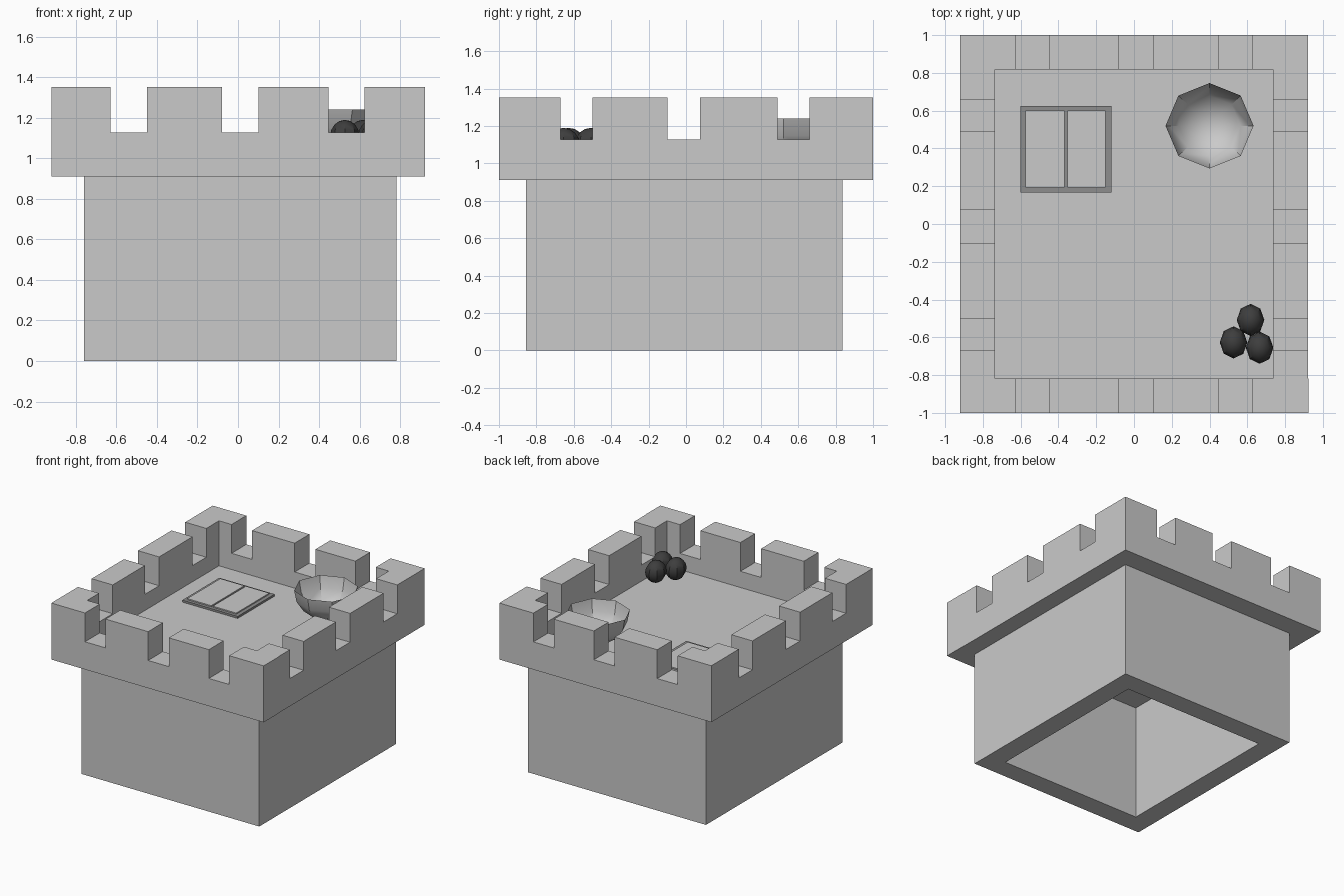
import bpy
import bmesh
import math
from mathutils import Matrix, Vector

cube = bpy.data.objects.get("Cube")
if cube:
    bpy.data.objects.remove(cube, do_unlink=True)


def material(name, value):
    mat = bpy.data.materials.new(name)
    mat.use_nodes = True
    colour = (value, value, value, 1)
    mat.diffuse_color = colour
    mat.node_tree.nodes["Principled BSDF"].inputs["Base Color"].default_value = colour
    return mat


stone = material("stone grey", 0.59)
iron = material("dark iron", 0.048)
frame_grey = material("frame grey", 0.27)


def finish(name, bm, mat, smooth=False):
    mesh = bpy.data.meshes.new(name)
    bm.to_mesh(mesh)
    bm.free()
    mesh.materials.append(mat)
    obj = bpy.data.objects.new(name, mesh)
    bpy.context.collection.objects.link(obj)
    if smooth:
        bpy.ops.object.select_all(action='DESELECT')
        bpy.context.view_layer.objects.active = obj
        obj.select_set(True)
        bpy.ops.object.shade_smooth_by_angle(angle=math.radians(30))
    return obj


def box_mesh(low, high):
    low, high = Vector(low), Vector(high)
    bm = bmesh.new()
    bmesh.ops.create_cube(bm, size=1, matrix=Matrix.Translation((low + high) / 2)
                          @ Matrix.Diagonal((high - low).to_4d()))
    return bm


def box(name, low, high, mat):
    return finish(name, box_mesh(low, high), mat)


# Overall sizes
HALF_X, HALF_Y = 0.92, 1.0
IN_X, IN_Y = 0.737, 0.817
BASE, FLOOR, SILL, TOP = 0.91, 1.0, 1.127, 1.353


def battlement(name, start, end, gaps, along_x, near, far):
    """Crenellated wall: its elevation outline extruded through the thickness."""
    outline = [(start, BASE), (start, TOP)]
    for a, b in gaps:
        outline += [(a, TOP), (a, SILL), (b, SILL), (b, TOP)]
    outline += [(end, TOP), (end, BASE)]

    def place(u, v, z):
        return (u, v, z) if along_x else (v, u, z)

    bm = bmesh.new()
    face = bm.faces.new([bm.verts.new(place(u, near, z)) for u, z in outline])
    depth = Vector(place(0, far - near, 0))
    moved = bmesh.ops.extrude_face_region(bm, geom=[face], use_keep_orig=True)["geom"]
    bmesh.ops.translate(bm, vec=depth,
                        verts=[g for g in moved if isinstance(g, bmesh.types.BMVert)])
    bmesh.ops.recalc_face_normals(bm, faces=bm.faces)
    return finish(name, bm, stone)


# Parapet: front and back run full width, sides fit between them
gaps_x = [(-0.628, -0.45), (-0.08, 0.10), (0.447, 0.624)]
gaps_y = [(-0.67, -0.5), (-0.10, 0.075), (0.49, 0.66)]
battlement("front_parapet", -HALF_X, HALF_X + 0.003, gaps_x, True, -HALF_Y, -IN_Y)
battlement("back_parapet", -HALF_X, HALF_X, gaps_x, True, IN_Y, HALF_Y)
battlement("right_parapet", -IN_Y, IN_Y, gaps_y, False, -HALF_X, -IN_X)
battlement("left_parapet", -IN_Y, IN_Y, gaps_y, False, IN_X, HALF_X)
box("roof_floor", (-IN_X, -IN_Y, BASE), (IN_X, IN_Y, FLOOR), stone)

# Tower body, hollowed from below with thick walls
bm = box_mesh((-0.76, -0.855, 0), (0.783, 0.838, BASE))
bm.normal_update()
bottom = min(bm.faces, key=lambda f: f.calc_center_median().z)
top = max(bm.faces, key=lambda f: f.calc_center_median().z)
bmesh.ops.delete(bm, geom=[top], context='FACES_ONLY')
bmesh.ops.inset_region(bm, faces=[bottom], thickness=0.222)
ceiling = bmesh.ops.extrude_discrete_faces(bm, faces=[bottom])["faces"][0]
bmesh.ops.translate(bm, verts=ceiling.verts, vec=(0, 0, BASE - 0.002))
finish("tower_body", bm, stone)

# Trapdoor: dark frame with two leaves
box("hatch_frame", (-0.6, 0.167, FLOOR), (-0.12, 0.625, 1.016), frame_grey)
for side, x0, x1 in (("right", -0.575, -0.367), ("left", -0.353, -0.15)):
    box("hatch_leaf_" + side, (x0, 0.192, 1.01), (x1, 0.602, 1.025), stone)


def sphere_mesh(centre, radii):
    bm = bmesh.new()
    bmesh.ops.create_uvsphere(bm, u_segments=8, v_segments=8, radius=1,
                              matrix=Matrix.Translation(centre)
                              @ Matrix.Diagonal((*radii, 1)))
    return bm


# Open bowl: lower half of a sphere
RIM = 1.24
bm = sphere_mesh((0.4, 0.52, RIM), (0.233, 0.226, 0.235))
bmesh.ops.delete(bm, geom=[v for v in bm.verts if v.co.z > RIM + 0.01], context='VERTS')
finish("bowl", bm, stone, smooth=True)

# Pile of iron balls
for i, (x, y) in enumerate([(0.617, -0.508), (0.527, -0.627), (0.665, -0.655)]):
    finish(f"iron_ball_{i + 1}", sphere_mesh((x, y, 1.107), (0.073, 0.085, 0.083)),
           iron, smooth=True)
